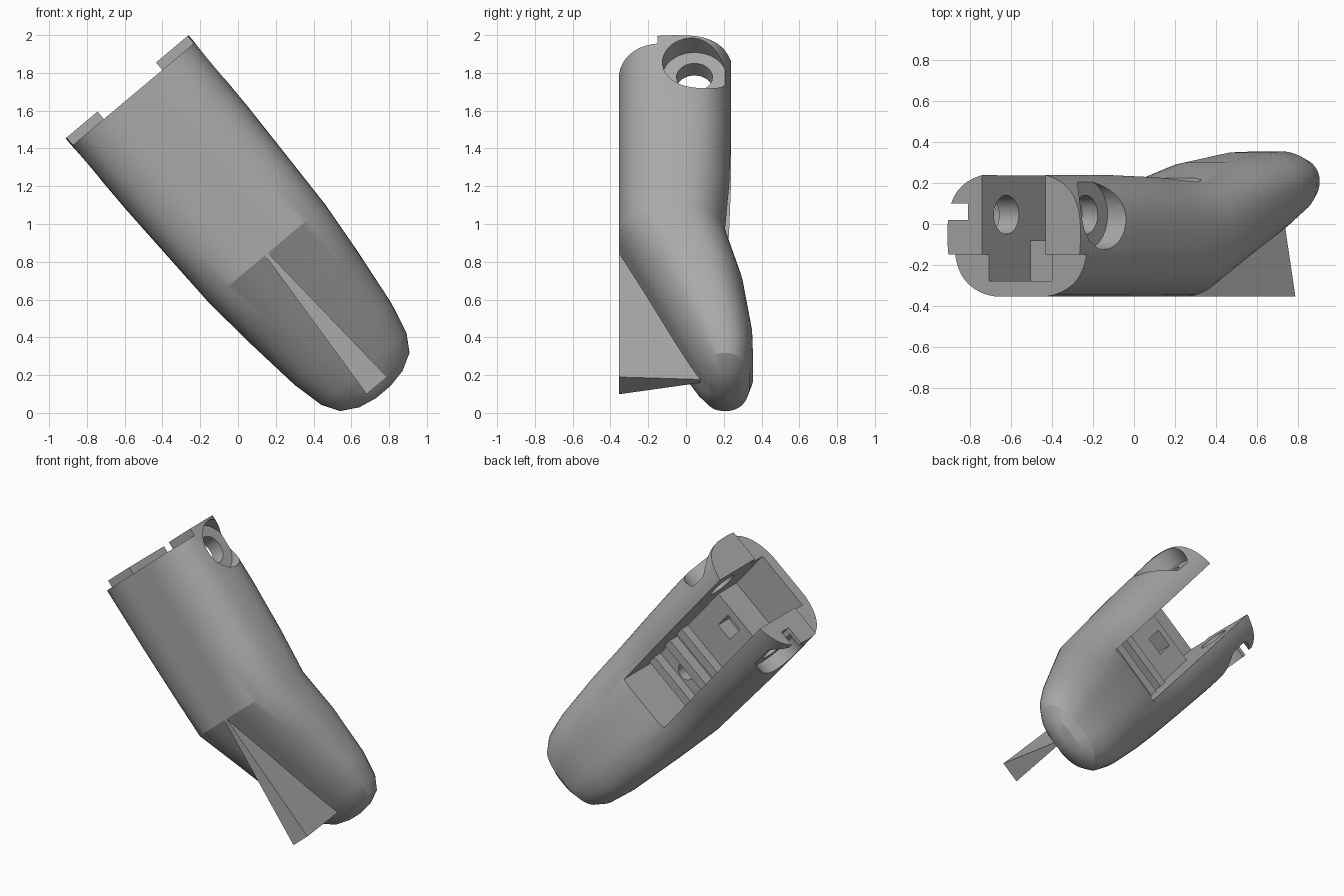
import bpy, bmesh
from math import sin, cos, pi, radians
from mathutils import Matrix, Vector

cube = bpy.data.objects.get("Cube")
if cube:
    bpy.data.objects.remove(cube, do_unlink=True)

grey = bpy.data.materials.new("plain grey")
grey.use_nodes = True
colour = (0.4, 0.4, 0.4, 1)
grey.diffuse_color = colour
grey.node_tree.nodes["Principled BSDF"].inputs["Base Color"].default_value = colour

MID = 0.66            # centre line across the finger
TILT = radians(-40)   # lean of the whole finger


def make(name, bm):
    bmesh.ops.recalc_face_normals(bm, faces=bm.faces)
    mesh = bpy.data.meshes.new(name)
    bm.to_mesh(mesh)
    bm.free()
    mesh.materials.append(grey)
    ob = bpy.data.objects.new(name, mesh)
    bpy.context.collection.objects.link(ob)
    return ob


def box(name, x0, x1, y0, y1, z0, z1):
    bm = bmesh.new()
    size = Matrix.Diagonal((x1 - x0, y1 - y0, z1 - z0, 1))
    place = Matrix.Translation(((x0 + x1) / 2, (y0 + y1) / 2, (z0 + z1) / 2))
    bmesh.ops.create_cube(bm, size=1, matrix=place @ size)
    return make(name, bm)


def rod(name, centre, radius, length, axis, segments=40):
    bm = bmesh.new()
    turn = Vector((0, 0, 1)).rotation_difference(Vector(axis)).to_matrix().to_4x4()
    bmesh.ops.create_cone(bm, cap_ends=True, segments=segments, radius1=radius,
                          radius2=radius, depth=length,
                          matrix=Matrix.Translation(centre) @ turn)
    return make(name, bm)


def activate(ob):
    bpy.ops.object.select_all(action='DESELECT')
    ob.select_set(True)
    bpy.context.view_layer.objects.active = ob


def cut(target, cutter):
    cutter.hide_render = True
    mod = target.modifiers.new("cut", 'BOOLEAN')
    mod.operation = 'DIFFERENCE'
    mod.solver = 'EXACT'
    mod.object = cutter
    activate(target)
    bpy.ops.object.modifier_apply(modifier=mod.name)
    bpy.data.objects.remove(cutter, do_unlink=True)


def power(v, p):
    return (1 if v >= 0 else -1) * abs(v) ** p


# Finger shell: rounded-square sections (height, half width, front, back, squareness)
SECTIONS = [
    (1.70, 0.425, -0.355, 0.245, 2.8),
    (1.20, 0.422, -0.355, 0.245, 2.8),
    (0.85, 0.412, -0.355, 0.235, 2.8),
    (0.547, 0.403, -0.355, 0.215, 2.7),
    (0.25, 0.375, -0.21, 0.30, 2.6),
    (-0.08, 0.335, -0.055, 0.35, 2.5),
    (-0.25, 0.295, 0.03, 0.355, 2.4),
    (-0.34, 0.24, 0.08, 0.335, 2.3),
    (-0.39, 0.15, 0.125, 0.29, 2.2),
    (-0.41, 0.05, 0.175, 0.23, 2.0),
]
SIDES = 48
bm = bmesh.new()
rings = []
for z, half, front, back, n in SECTIONS:
    ring = []
    for i in range(SIDES):
        t = 2 * pi * i / SIDES
        y = max(-1, 1.03 * power(sin(t), 2 / n))
        y = min(1, y)
        ring.append(bm.verts.new((MID + half * power(cos(t), 2 / n),
                                  (front + back) / 2 + y * (back - front) / 2, z)))
    rings.append(ring)
for r, s in zip(rings, rings[1:]):
    for i in range(SIDES):
        j = (i + 1) % SIDES
        bm.faces.new((r[i], r[j], s[j], s[i]))
bm.faces.new(rings[0])
bm.faces.new(rings[-1])
shell = make("finger_shell", bm)

# Slot open to the back, deeper at the hinge end, and the lower front rim
IN0, IN1 = 0.456, 0.86
cut(shell, box("slot_upper", IN0, IN1, -0.28, 0.6, 1.33, 2))
cut(shell, box("slot_lower", IN0, IN1, -0.08, 0.6, 0.51, 1.4))
cut(shell, box("front_rim", 0, 1.4, -0.6, -0.15, 1.648, 2))
cut(shell, box("square_pocket", 0.6, 0.72, -0.2, 0, 1.16, 1.28))
cut(shell, rod("round_pocket", (MID, -0.08, 0.70), 0.06, 0.2, (0, 1, 0)))

# Hinge pin hole with a round recess on each outer side
PIN_Y, PIN_Z = 0.045, 1.515
cut(shell, rod("pin_hole", (MID, PIN_Y, PIN_Z), 0.095, 2, (1, 0, 0)))
cut(shell, rod("left_recess", (1.26, PIN_Y, PIN_Z), 0.17, 0.6, (1, 0, 0)))
cut(shell, rod("right_recess", (0.03, PIN_Y, PIN_Z), 0.16, 0.6, (1, 0, 0)))
cut(shell, box("ear_notch", 0, 0.365, 0.02, 0.10, 1.55, 2))

# Cross ribs on the slot floor
parts = [shell]
for k, (z, top) in enumerate(((0.60, -0.01), (0.80, 0.0), (0.93, -0.01))):
    parts.append(box(f"slot_rib_{k + 1}", IN0 - 0.01, IN1 + 0.01, -0.1, top, z - 0.03, z + 0.03))

# Wedge fin under the fingertip
bm = bmesh.new()
for half, y, z in ((0.01, -0.355, 0.547), (0.071, -0.355, -0.362), (0.012, 0.09, -0.33)):
    for side in (-1, 1):
        bm.verts.new((MID - 0.004 + side * half, y, z))
bmesh.ops.convex_hull(bm, input=bm.verts)
parts.append(make("support_fin", bm))

# Shade and lean every part
for ob in parts:
    activate(ob)
    bpy.ops.object.shade_smooth_by_angle(angle=radians(24))
    ob.rotation_euler = (0, TILT, 0)
